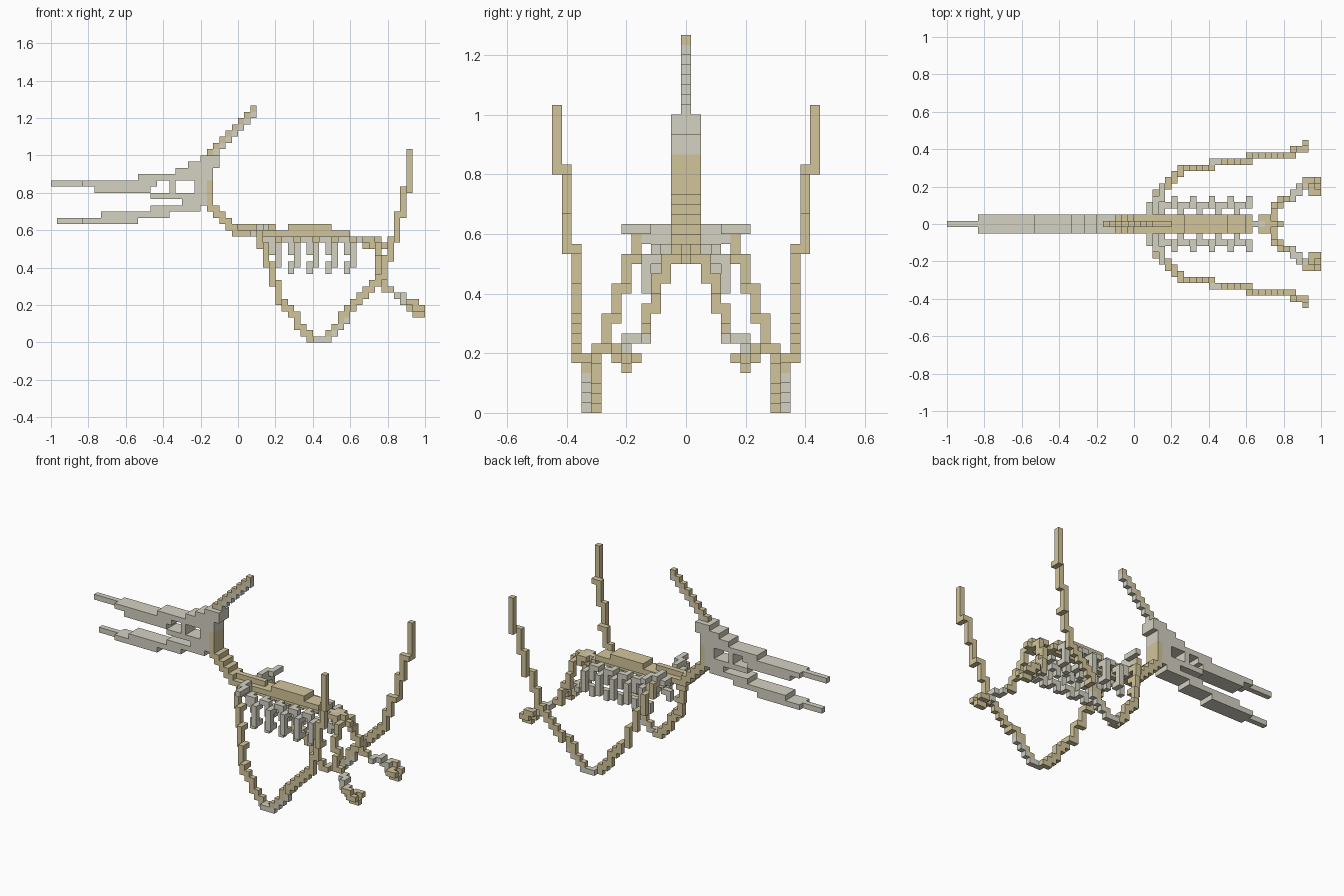
import bpy
import bmesh
from mathutils import Vector

if "Cube" in bpy.data.objects:
    bpy.data.objects.remove(bpy.data.objects["Cube"], do_unlink=True)

UNIT = 1 / 30          # size of one block
ORIGIN = Vector((-1 + UNIT / 2, 0, UNIT / 2))
used = set()           # cells already taken by earlier parts


def material(name, colour):
    mat = bpy.data.materials.new(name)
    mat.use_nodes = True
    mat.diffuse_color = (*colour, 1)
    mat.node_tree.nodes["Principled BSDF"].inputs["Base Color"].default_value = (*colour, 1)
    return mat


TAN = material("tan bone", (0.65, 0.56, 0.33))
GREY = material("grey bone", (0.66, 0.64, 0.54))


def slab(first, last, low, high, half_width=1):
    """Solid run of blocks, symmetric about the middle plane."""
    return {(i, j, k)
            for i in range(first, last + 1)
            for j in range(-half_width, half_width + 1)
            for k in range(low, high + 1)}


def path(*points, half_width=0):
    """Stair-stepped chain of face-joined blocks through the points."""
    at = list(points[0])
    cells = [tuple(at)]
    for a, b in zip(points, points[1:]):
        steps = max(abs(q - p) for p, q in zip(a, b))
        for s in range(1, steps + 1):
            goal = [round(p + (q - p) * s / steps) for p, q in zip(a, b)]
            for axis in (2, 0, 1):
                if at[axis] != goal[axis]:
                    at[axis] = goal[axis]
                    cells.append(tuple(at))
    return {(i, j + w, k) for i, j, k in cells
            for w in range(-half_width, half_width + 1)}


def both_sides(cells):
    return cells | {(i, -j, k) for i, j, k in cells}


def build(name, mat, *groups):
    """Turn block cells into one mesh holding only the outer faces."""
    cells = set().union(*groups) - used
    used.update(cells)
    bm = bmesh.new()
    axes = [Vector((1, 0, 0)), Vector((0, 1, 0)), Vector((0, 0, 1))]
    for cell in cells:
        centre = Vector(cell)
        for a in range(3):
            for sign in (-1, 1):
                n = axes[a] * sign
                if tuple(int(c) for c in centre + n) in cells:
                    continue
                u = axes[(a + 1) % 3]
                v = n.cross(u)
                corners = [centre + (n + u * p + v * q) / 2
                           for p, q in ((-1, -1), (1, -1), (1, 1), (-1, 1))]
                bm.faces.new([bm.verts.new(ORIGIN + c * UNIT) for c in corners])
    bmesh.ops.remove_doubles(bm, verts=bm.verts, dist=UNIT / 100)
    mesh = bpy.data.meshes.new(name)
    bm.to_mesh(mesh)
    bm.free()
    mesh.materials.append(mat)
    obj = bpy.data.objects.new(name, mesh)
    bpy.context.collection.objects.link(obj)


# Skull: beak, brow steps, eye opening framed by struts
build("upper_beak", GREY,
      slab(0, 4, 25, 25, 0), slab(5, 16, 25, 25), slab(7, 15, 24, 24),
      slab(14, 20, 26, 26))
build("skull", GREY,
      slab(16, 24, 23, 23), slab(19, 19, 24, 25), slab(20, 24, 27, 27),
      slab(22, 26, 28, 28), slab(24, 26, 29, 29), slab(23, 24, 24, 25),
      slab(20, 25, 26, 27))
build("lower_jaw", GREY,
      slab(1, 4, 19, 19, 0), slab(5, 13, 19, 19), slab(8, 18, 20, 20),
      slab(16, 23, 21, 21), slab(21, 24, 22, 22))

# Head crest: tan upper edge over a grey lower edge
build("crest_upper_edge", TAN, {(i, 0, i + 5) for i in range(25, 33)})
build("crest_lower_edge", GREY, {(i, 0, i + 4) for i in range(26, 33)})

# Neck, spine and tail
build("neck", TAN,
      path((25, 0, 25), (25, 0, 22), (30, 0, 17), (33, 0, 17), half_width=1))
build("spine", TAN,
      slab(33, 47, 17, 17), slab(30, 35, 18, 18, 0), slab(38, 44, 18, 18),
      slab(34, 47, 16, 16, 0), slab(48, 48, 16, 16))
build("pelvis", GREY, slab(49, 50, 16, 16, 0))
build("tail", TAN, path((50, 0, 15), (51, 0, 16), (53, 0, 15)))

# Rib cage: repeated ribs that slope back, drop and hook inward
ribs = set()
for t in range(36, 49, 3):
    ribs |= path((t - 2, 2, 16), (t - 2, 3, 16), (t - 1, 3, 16), (t - 1, 3, 14),
                 (t, 3, 15), (t, 4, 15), (t, 4, 12), (t, 3, 12),
                 (t - 1, 3, 12), (t - 1, 3, 11))
build("ribs", GREY, both_sides(ribs))

# Shoulders
build("shoulders", GREY, both_sides(
    path((32, 2, 17), (32, 3, 17), (33, 4, 17), (33, 4, 18), (34, 5, 18), (34, 6, 18))
    | path((33, 2, 18), (33, 4, 18))
    | path((33, 2, 17), (34, 3, 15))))

# Wings: upper arm, forearm, ground joint, long finger
build("wing_joints", GREY, both_sides(
    path((42, 10, 0), (44, 10, 0)) | {(i, 10, i - 44) for i in range(45, 48)}))
build("wing_arms", TAN, both_sides(
    path((33, 5, 17), (33, 5, 16), (34, 6, 15), (34, 6, 13), (35, 7, 12),
         (35, 7, 10), (36, 8, 9), (36, 8, 7), (37, 9, 6), (41, 9, 1), (42, 9, 0))))
build("wing_fingers", TAN, both_sides(
    path((44, 10, 0), (45, 10, 1), (47, 10, 4), (48, 11, 5), (52, 11, 9),
         (53, 11, 10), (53, 11, 13), (54, 11, 13), (54, 11, 16), (55, 12, 16),
         (55, 12, 19), (56, 12, 20), (56, 12, 24), (57, 13, 24), (57, 13, 30))))

# Hind legs and feet
build("hind_legs", TAN, both_sides(
    path((50, 1, 16), (51, 1, 16), (52, 2, 15), (52, 2, 13), (52, 3, 13),
         (53, 3, 11), (53, 4, 10), (53, 4, 8), (54, 4, 8))))
build("ankles", GREY, both_sides(path((55, 4, 7), (55, 5, 7), (56, 6, 7), (57, 6, 6))))
build("feet", TAN, both_sides(
    path((57, 6, 5), (58, 6, 5), (58, 6, 4), (59, 6, 4))
    | path((58, 6, 5), (58, 5, 5), (59, 5, 5))
    | path((57, 6, 5), (57, 7, 6), (59, 7, 5))))
